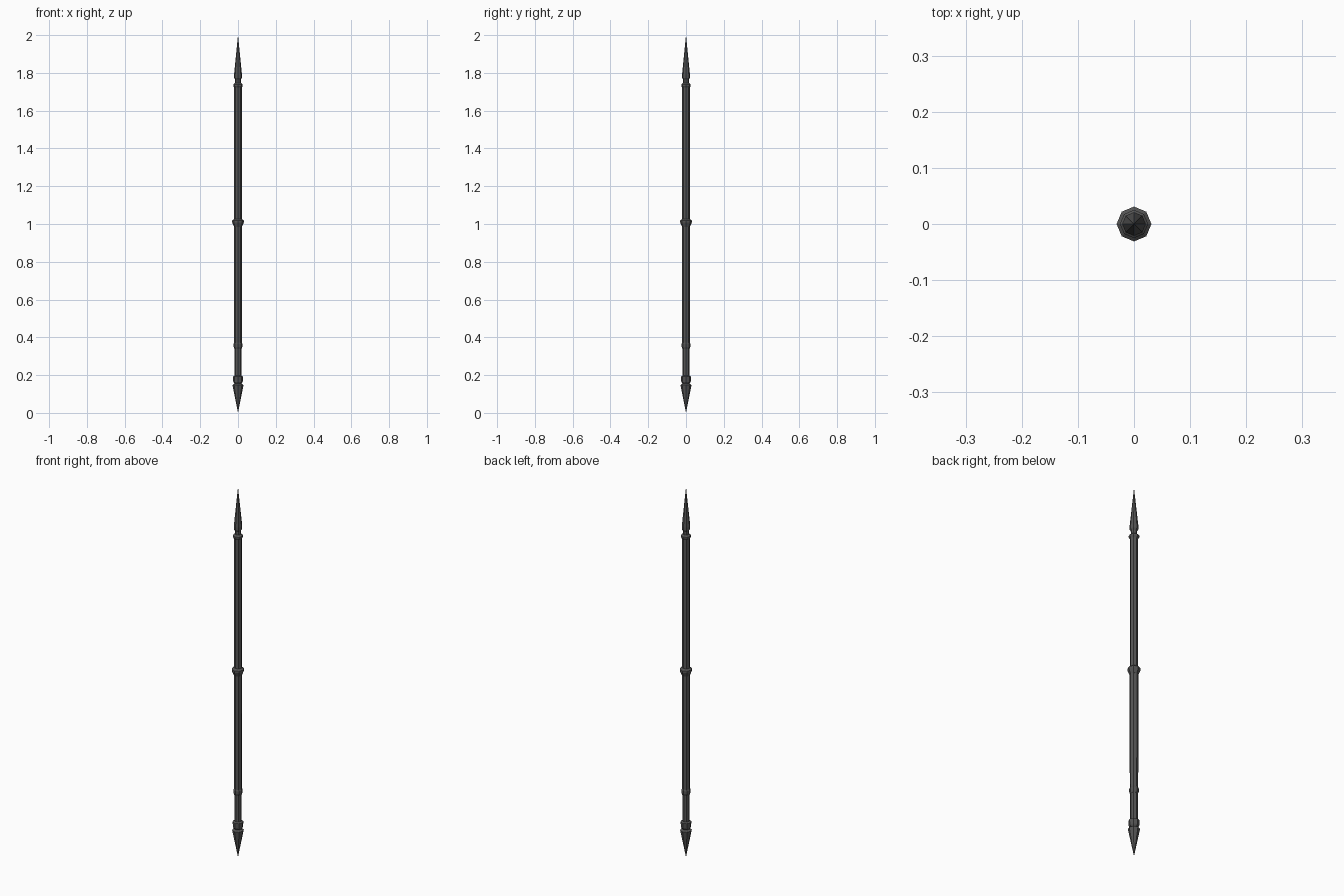
import bpy, bmesh, math

if "Cube" in bpy.data.objects:
    bpy.data.objects.remove(bpy.data.objects["Cube"])

SIDES = 8
dark = bpy.data.materials.new("dark_metal")
dark.diffuse_color = (0.09, 0.09, 0.09, 1)
dark.use_nodes = True
dark.node_tree.nodes["Principled BSDF"].inputs["Base Color"].default_value = dark.diffuse_color


def lathe(name, profile):
    """Closed eight-sided solid from (radius, z) pairs, bottom to top."""
    bm = bmesh.new()
    rings = []
    for r, z in profile:
        if r == 0:
            rings.append([bm.verts.new((0, 0, z))] * SIDES)
        else:
            rings.append([bm.verts.new((r * math.cos(math.tau * i / SIDES),
                                        r * math.sin(math.tau * i / SIDES), z))
                          for i in range(SIDES)])
    for a, b in zip(rings, rings[1:]):
        for i in range(SIDES):
            j = (i + 1) % SIDES
            bm.faces.new(list(dict.fromkeys((a[i], a[j], b[j], b[i]))))
    for ring, (r, z) in ((rings[0], profile[0]), (rings[-1], profile[-1])):
        if r > 0:
            bm.faces.new(ring)
    bmesh.ops.recalc_face_normals(bm, faces=bm.faces)
    mesh = bpy.data.meshes.new(name)
    bm.to_mesh(mesh)
    bm.free()
    mesh.materials.append(dark)
    obj = bpy.data.objects.new(name, mesh)
    bpy.context.collection.objects.link(obj)
    return obj


# Butt spike and the bead above it
lathe("butt_spike", [(0, 0), (0.029, 0.147), (0.018, 0.155)])
lathe("butt_collar", [(0.018, 0.153), (0.025, 0.164), (0.027, 0.192), (0.019, 0.197)])

# Slim tail section with its ring
lathe("tail_shaft", [(0.018, 0.19), (0.018, 0.345)])
lathe("tail_ring", [(0.019, 0.338), (0.023, 0.35), (0.023, 0.365), (0.019, 0.374)])

# Two main shaft sections joined at the middle collar
lathe("lower_shaft", [(0.02, 0.365), (0.0205, 1.0)])
lathe("middle_collar", [(0.021, 0.985), (0.031, 1.008), (0.031, 1.018), (0.021, 1.026)])
lathe("upper_shaft", [(0.02, 1.015), (0.02, 1.735)])

# Neck and long spear point
lathe("top_ring", [(0.02, 1.722), (0.025, 1.731), (0.025, 1.739), (0.016, 1.747)])
lathe("neck", [(0.015, 1.742), (0.015, 1.768)])
lathe("spear_point", [(0.015, 1.764), (0.021, 1.774), (0.021, 1.79), (0, 2.0)])
